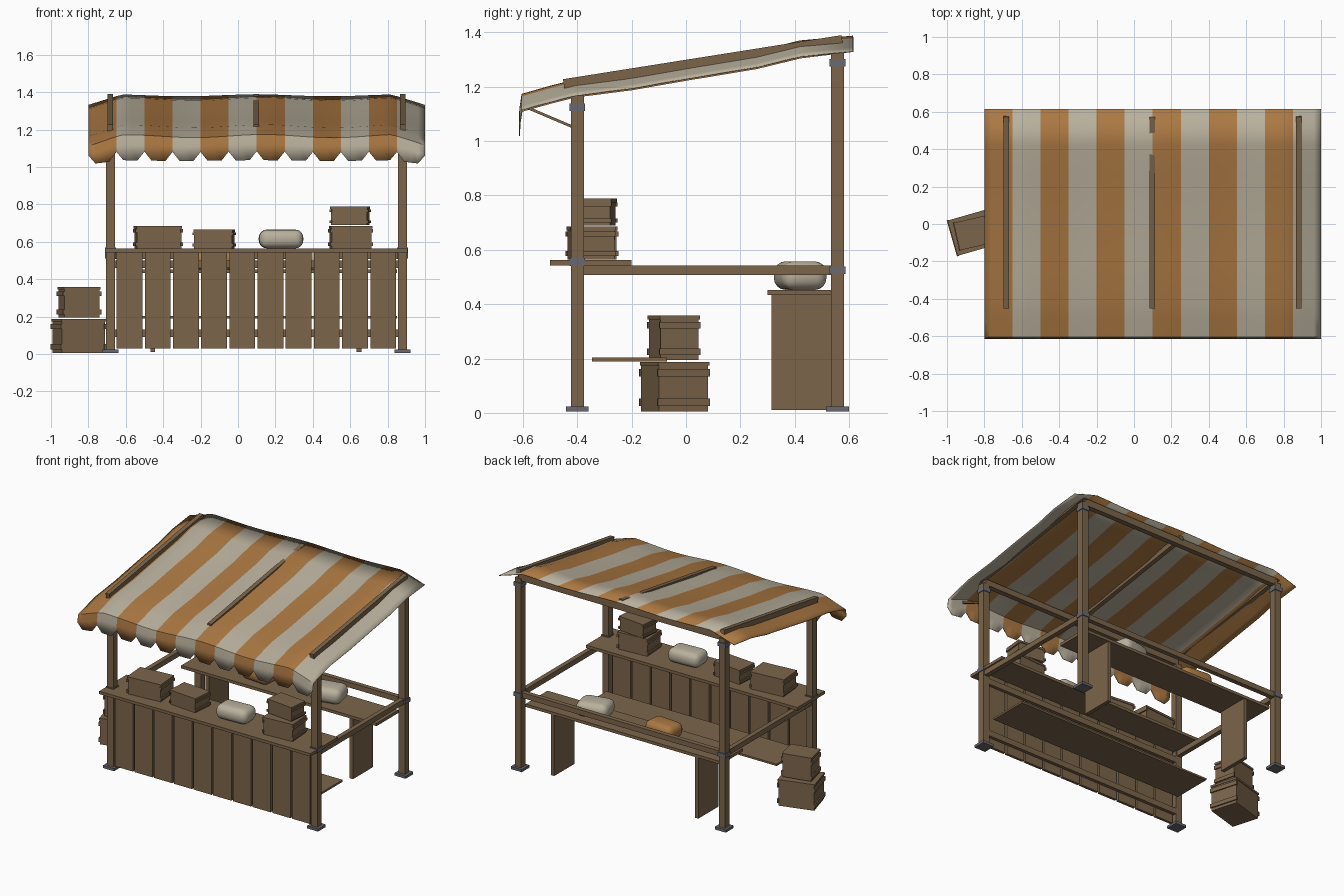
import bpy, bmesh, math
from mathutils import Vector, Matrix

if "Cube" in bpy.data.objects:
    bpy.data.objects.remove(bpy.data.objects["Cube"], do_unlink=True)


def material(name, rgb):
    m = bpy.data.materials.new(name)
    m.use_nodes = True
    m.diffuse_color = (*rgb, 1)
    m.node_tree.nodes["Principled BSDF"].inputs["Base Color"].default_value = (*rgb, 1)
    return m


WOOD = material("brown wood", (0.20, 0.13, 0.07))
CREAM = material("cream canvas", (0.49, 0.44, 0.34))
ORANGE = material("orange canvas", (0.41, 0.19, 0.055))
METAL = material("grey metal", (0.14, 0.14, 0.16))


def finish(name, bm, mats):
    me = bpy.data.meshes.new(name)
    bm.normal_update()
    bm.to_mesh(me)
    bm.free()
    ob = bpy.data.objects.new(name, me)
    bpy.context.collection.objects.link(ob)
    for m in mats:
        me.materials.append(m)
    return ob


def add_box(bm, size, mat):
    bmesh.ops.create_cube(bm, size=1, matrix=mat @ Matrix.Diagonal((*size, 1)))


def box(name, x, y, z, mat=WOOD):
    """Box from (min, max) pairs on each axis."""
    bm = bmesh.new()
    mid = Vector([sum(p) / 2 for p in (x, y, z)])
    add_box(bm, [p[1] - p[0] for p in (x, y, z)], Matrix.Translation(mid))
    return finish(name, bm, [mat])


def beam(name, a, b, w, h):
    """Straight timber from a to b in the y-z plane."""
    a, b = Vector(a), Vector(b)
    d = b - a
    tilt = Matrix.Rotation(math.atan2(d.z, d.y), 4, "X")
    bm = bmesh.new()
    add_box(bm, (w, d.length, h), Matrix.Translation((a + b) / 2) @ tilt)
    return finish(name, bm, [WOOD])


def around(c, r):
    return (c - r, c + r)


# Frame
LEFT, RIGHT, FRONT, BACK = 0.88, -0.682, -0.4, 0.557
for side, x in (("left", LEFT), ("right", RIGHT)):
    for end, y, top, bands in (("front", FRONT, 1.17, (0.555, 1.125)),
                               ("back", BACK, 1.33, (0.525, 1.288))):
        tag = f"{end}_{side}"
        box(f"post_{tag}", around(x, 0.024), around(y, 0.024), (0.02, top))
        box(f"foot_{tag}", around(x, 0.042), around(y, 0.042), (0.006, 0.024), METAL)
        for i, z in enumerate(bands):
            box(f"bracket_{tag}_{i}", around(x, 0.029), around(y, 0.029), around(z, 0.014), METAL)
    box(f"side_rail_{side}", around(x, 0.016), (FRONT, BACK), (0.507, 0.543))
    beam(f"front_strut_{side}", (x, -0.6, 1.13), (x, -0.4, 1.045), 0.015, 0.01)
for name, x in (("left", LEFT), ("middle", 0.098), ("right", RIGHT)):
    beam(f"rafter_{name}", (x, -0.45, 1.21), (x, 0.575, 1.372), 0.03, 0.036)
box("back_rail", (RIGHT, LEFT), around(BACK, 0.016), (0.507, 0.543))
box("front_beam", (RIGHT, LEFT), around(FRONT, 0.018), (1.165, 1.205))
box("back_beam", (RIGHT, LEFT), around(BACK, 0.018), (1.315, 1.362))

# Counter with plank front
box("counter_top", (-0.712, 0.905), (-0.5, -0.2), (0.543, 0.563))
for i in range(10):
    box(f"front_plank_{i}", around(-0.58 + i * 0.1507, 0.069), (-0.42, -0.402), (0.03, 0.543))
for i, z in enumerate((0.11, 0.48)):
    box(f"plank_rail_{i}", (RIGHT, LEFT), (-0.402, -0.38), around(z, 0.02))
box("low_shelf", (-0.645, 0.85), (-0.345, -0.07), (0.19, 0.203))

# Back table
box("back_table_top", (-0.645, 0.85), (0.3, 0.54), (0.433, 0.453))
for side, x in (("left", 0.647), ("right", -0.456)):
    box(f"table_leg_{side}", around(x, 0.013), (0.314, 0.535), (0.01, 0.433))


# Crates: body, lid and raised battens
def crate(name, x, y, z, w, d, h, turn):
    place = Matrix.Translation((x, y, z)) @ Matrix.Rotation(math.radians(turn), 4, "Z")
    bm = bmesh.new()

    def part(size, loc):
        add_box(bm, size, place @ Matrix.Translation(loc))

    part((w - 0.012, d - 0.012, h - 0.014), (0, 0, (h - 0.014) / 2))
    part((w - 0.004, d - 0.004, 0.014), (0, 0, h - 0.007))
    for s in (-1, 1):
        for zz in (0.18 * h, 0.78 * h):
            part((0.012, d, 0.15 * h), (s * (w / 2 - 0.004), 0, zz))
    return finish(name, bm, [WOOD])


crate("counter_crate_wide", -0.428, -0.345, 0.565, 0.25, 0.17, 0.12, 5)
crate("counter_crate_small", -0.127, -0.345, 0.565, 0.215, 0.15, 0.1, -5)
crate("counter_crate_lower", 0.602, -0.35, 0.565, 0.225, 0.17, 0.12, 4)
crate("counter_crate_upper", 0.6, -0.33, 0.69, 0.205, 0.135, 0.098, -6)
crate("ground_crate_lower", -0.852, -0.042, 0.006, 0.25, 0.2, 0.182, 16)
crate("ground_crate_upper", -0.85, -0.045, 0.195, 0.205, 0.155, 0.163, 13)


# Sacks
def sack(name, loc, size, turn, mat):
    bm = bmesh.new()
    add_box(bm, size, Matrix.Translation(loc) @ Matrix.Rotation(math.radians(turn), 4, "Z"))
    bmesh.ops.bevel(bm, geom=bm.edges[:], offset=size[2] * 0.42, segments=4,
                    profile=0.5, affect="EDGES")
    for f in bm.faces:
        f.smooth = True
    return finish(name, bm, [mat])


sack("counter_sack", (0.23, -0.35, 0.615), (0.235, 0.15, 0.1), 3, CREAM)
sack("table_sack_cream", (0.4, 0.42, 0.505), (0.22, 0.17, 0.105), 12, CREAM)
sack("table_sack_orange", (-0.125, 0.42, 0.5), (0.22, 0.15, 0.1), -5, ORANGE)

# Striped awning
PROFILE = [(0.615, 1.388), (0.42, 1.367), (0.26, 1.328), (0.0, 1.285),
           (-0.2, 1.25), (-0.41, 1.223), (-0.5, 1.2), (-0.605, 1.17)]
STRIPES, SUB = 12, 4
WIDTH = 1.8 / STRIPES


def droop(x):
    u = abs(x - 0.1)
    edge = 0.056 * min(1, max(0, (u - 0.72) / 0.18))
    return edge + 0.005 * (1 - math.cos(2 * math.pi * u / 0.78)) * (u < 0.78)


bm = bmesh.new()
columns = []
for i in range(STRIPES * SUB + 1):
    x = -0.8 + i * WIDTH / SUB
    d = droop(x)
    wave = 0.004 * math.sin(9 * x)
    col = [bm.verts.new((x, y, z - d + wave * (y < 0.5))) for y, z in PROFILE]
    # scalloped valance hanging from the front edge
    scallop = 0.048 * min(1, 1.4 * math.sin(math.pi * (i % SUB) / SUB))
    col.append(bm.verts.new((x, -0.613, 1.12 - d)))
    col.append(bm.verts.new((x, -0.615, 1.084 - scallop - d * 0.4)))
    columns.append(col)
for i, (a, b) in enumerate(zip(columns, columns[1:])):
    for j in range(len(a) - 1):
        f = bm.faces.new((a[j], a[j + 1], b[j + 1], b[j]))
        f.material_index = (i // SUB) % 2
        f.smooth = True
awning = finish("striped_awning", bm, [ORANGE, CREAM])
bpy.context.view_layer.objects.active = awning
awning.select_set(True)
bpy.ops.object.shade_smooth_by_angle(angle=math.radians(35))
solid = awning.modifiers.new("cloth thickness", "SOLIDIFY")
solid.thickness = 0.004
